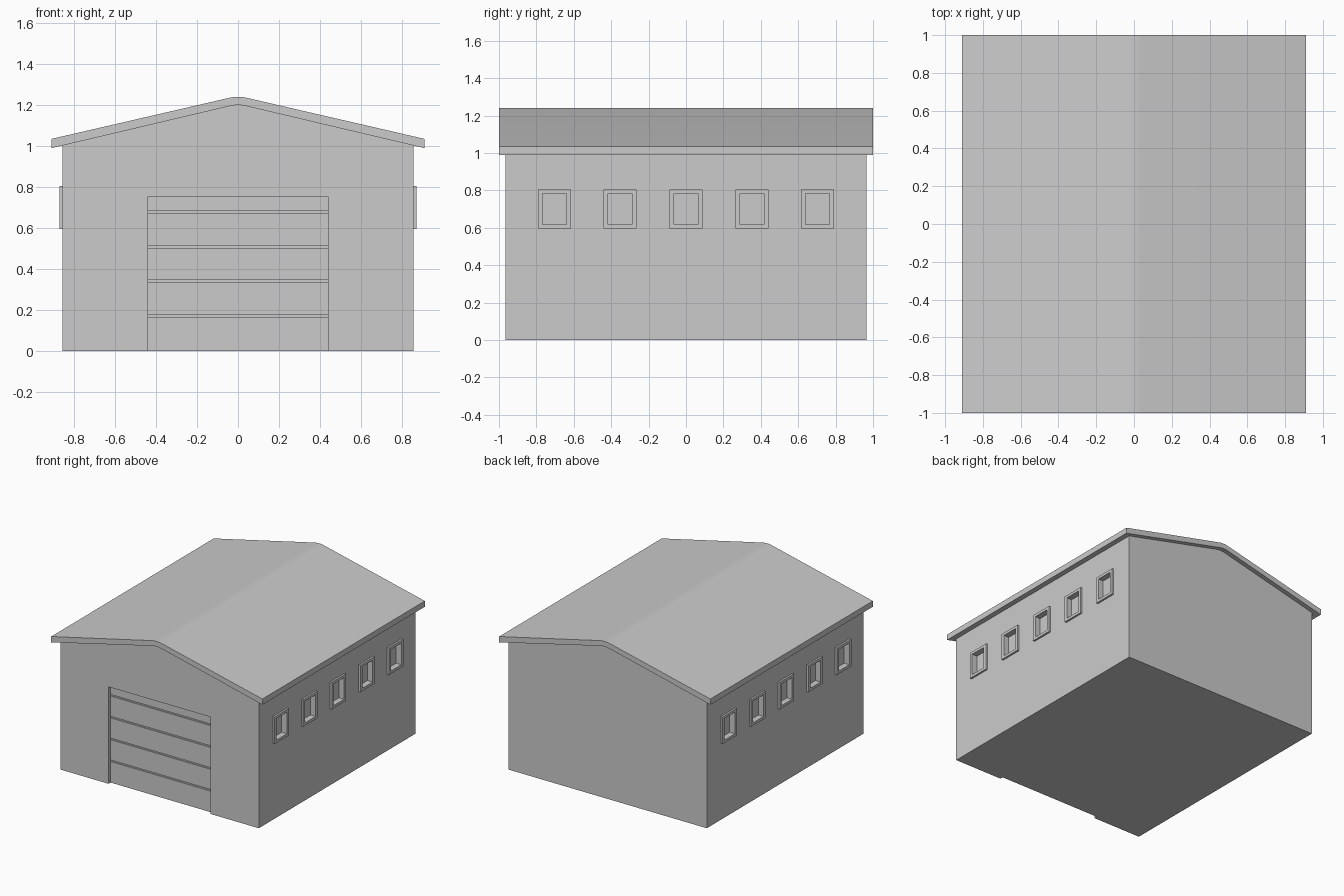
import bpy, bmesh
from mathutils import Vector

if "Cube" in bpy.data.objects:
    bpy.data.objects.remove(bpy.data.objects["Cube"])


def finish(name, bm):
    bmesh.ops.recalc_face_normals(bm, faces=bm.faces[:])
    mesh = bpy.data.meshes.new(name)
    bm.to_mesh(mesh)
    bm.free()
    ob = bpy.data.objects.new(name, mesh)
    bpy.context.collection.objects.link(ob)
    return ob


def prism(name, points, offset):
    """Extrude a closed outline of 3D points along an offset."""
    bm = bmesh.new()
    face = bm.faces.new([bm.verts.new(p) for p in points])
    ext = bmesh.ops.extrude_face_region(bm, geom=[face], use_keep_orig=True)
    moved = [g for g in ext["geom"] if isinstance(g, bmesh.types.BMVert)]
    bmesh.ops.translate(bm, verts=moved, vec=Vector(offset))
    return finish(name, bm)


def add_box(bm, lo, hi):
    lo, hi = Vector(lo), Vector(hi)
    verts = bmesh.ops.create_cube(bm, size=1)["verts"]
    for v in verts:
        v.co = (lo + hi) / 2 + v.co * (hi - lo)


def mirror_x(ob):
    mod = ob.modifiers.new("mirror", "MIRROR")
    mod.use_mirror_merge = False


WALL_X, WALL_Y = 0.855, 0.965
DOOR_X, DOOR_TOP, DOOR_Y = 0.44, 0.755, -0.94
WINDOW_Y = [-0.704, -0.352, 0, 0.352, 0.704]
WINDOW_Z = 0.70
GLASS_X = 0.825
HW, HH = 0.064, 0.084       # half size of the window opening
FW, FH = 0.088, 0.105       # half size of the window frame

# Roof slab with a softly rounded ridge
top = [(0.91, 1.035), (0.035, 1.237), (0.018, 1.2395), (0, 1.24)]
under = [(0.91, 0.99), (0.035, 1.196), (0.018, 1.199), (0, 1.20)]
outline = (top + [(-x, z) for x, z in top[-2::-1]]
           + [(-x, z) for x, z in under] + under[-2::-1])
roof = prism("roof", [(x, -1, z) for x, z in outline], (0, 2, 0))
bpy.context.view_layer.objects.active = roof
roof.select_set(True)
bpy.ops.object.shade_smooth_by_angle(angle=0.5)
roof.select_set(False)

# Walls with gables, tucked slightly into the roof
gable = [(WALL_X, 0), (WALL_X, 1.007), (0.03, 1.201), (0, 1.205)]
gable += [(-x, z) for x, z in gable[-2::-1]]
walls = prism("walls", [(x, -WALL_Y, z) for x, z in gable], (0, 2 * WALL_Y, 0))

# Cutter for the door recess and the window openings
bm = bmesh.new()
add_box(bm, (-DOOR_X, -1.1, -0.1), (DOOR_X, DOOR_Y + 0.01, DOOR_TOP))
for y in WINDOW_Y:
    for s in (-1, 1):
        x0, x1 = sorted((s * (GLASS_X - 0.005), s * 1.0))
        add_box(bm, (x0, y - HW, WINDOW_Z - HH), (x1, y + HW, WINDOW_Z + HH))
cutter = finish("opening_cutter", bm)
cutter.hide_render = True
cutter.hide_set(True)
cutter.display_type = "WIRE"
cut = walls.modifiers.new("openings", "BOOLEAN")
cut.object = cutter
cut.operation = "DIFFERENCE"
cut.solver = "EXACT"

# Sectional door: side profile with narrow grooves, extruded across
side = [(DOOR_Y + 0.03, 0), (DOOR_Y, 0)]
for i in range(1, 5):
    z = 0.17 * i
    side += [(DOOR_Y, z - 0.006), (DOOR_Y + 0.008, z - 0.006),
             (DOOR_Y + 0.008, z + 0.006), (DOOR_Y, z + 0.006)]
side += [(DOOR_Y, DOOR_TOP), (DOOR_Y + 0.03, DOOR_TOP)]
prism("garage_door", [(-DOOR_X, y, z) for y, z in side], (2 * DOOR_X, 0, 0))

# Window frames and panes, mirrored to the other side
corners = [(-1, -1), (1, -1), (1, 1), (-1, 1)]
for n, y in enumerate(WINDOW_Y, 1):
    bm = bmesh.new()
    loops = [[bm.verts.new((x, y + a * w, WINDOW_Z + b * h)) for a, b in corners]
             for x, w, h in ((0.853, FW, FH), (0.87, FW, FH),
                             (0.87, HW, HH), (0.853, HW, HH))]
    for i in range(4):
        p, q = loops[i], loops[(i + 1) % 4]
        for k in range(4):
            j = (k + 1) % 4
            bm.faces.new((p[k], p[j], q[j], q[k]))
    mirror_x(finish(f"window_frame_{n}", bm))

    bm = bmesh.new()
    add_box(bm, (GLASS_X - 0.015, y - HW, WINDOW_Z - HH),
            (GLASS_X, y + HW, WINDOW_Z + HH))
    mirror_x(finish(f"window_pane_{n}", bm))
